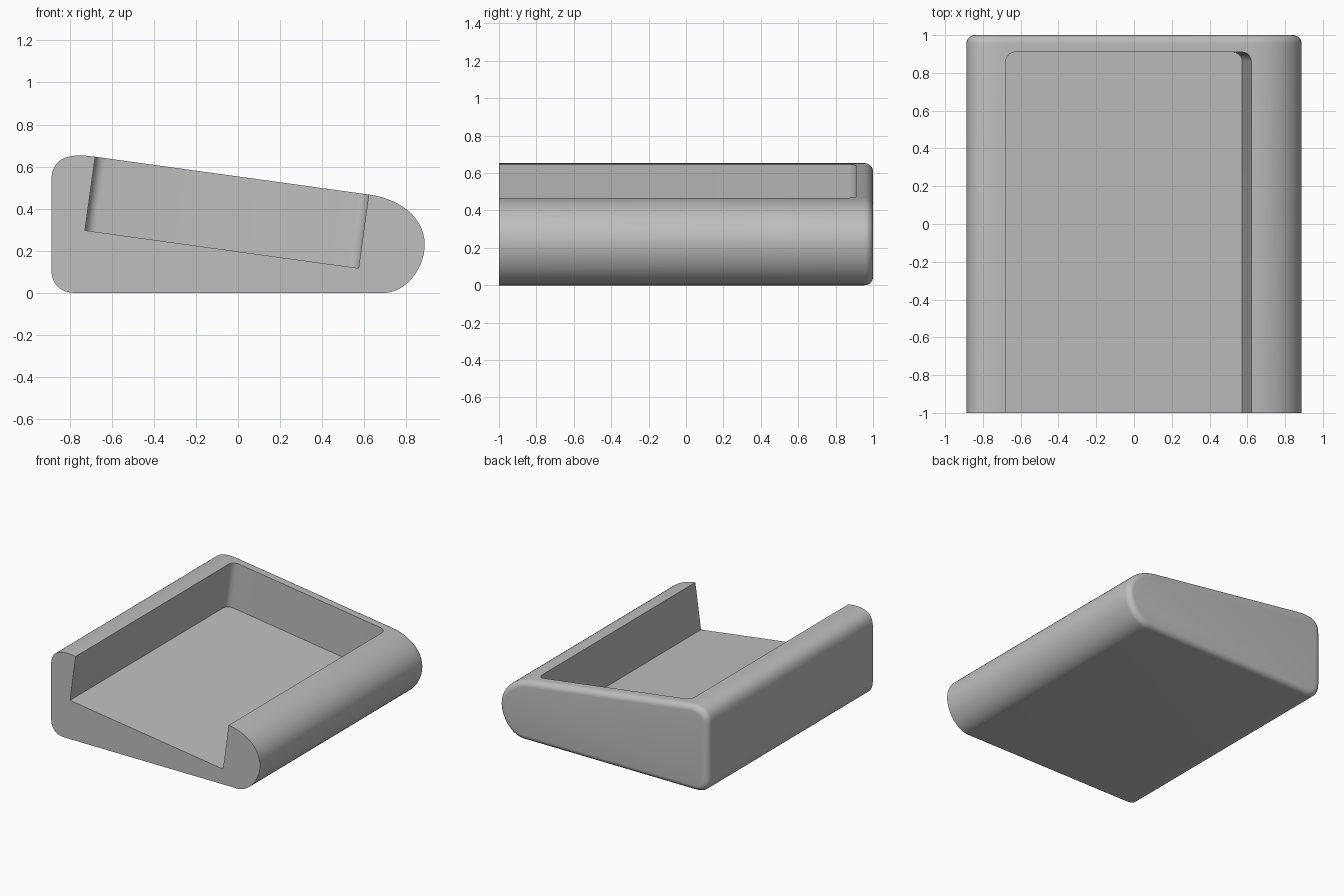
import bpy
import bmesh
import math
from mathutils import Matrix, Vector
from mathutils.geometry import interpolate_bezier

default = bpy.data.objects.get("Cube")
if default:
    bpy.data.objects.remove(default, do_unlink=True)

grey = bpy.data.materials.new("plain grey")
grey.use_nodes = True
colour = (0.52, 0.52, 0.52, 1)
grey.diffuse_color = colour
grey.node_tree.nodes["Principled BSDF"].inputs["Base Color"].default_value = colour


def curve(a, b, c, d, steps=16):
    """Sampled Bezier segment in a 2D plane."""
    points = [Vector((p[0], p[1], 0)) for p in (a, b, c, d)]
    return [(p.x, p.y) for p in interpolate_bezier(*points, steps)]


def prism(name, points, depth, back_round=0):
    """Extrude a 2D outline along local z; optionally round the far rim."""
    bm = bmesh.new()
    face = bm.faces.new([bm.verts.new((x, y, 0)) for x, y in points])
    far = bmesh.ops.extrude_face_region(bm, geom=[face])["geom"]
    far_verts = [g for g in far if isinstance(g, bmesh.types.BMVert)]
    bmesh.ops.translate(bm, verts=far_verts, vec=(0, 0, depth))
    bmesh.ops.recalc_face_normals(bm, faces=bm.faces[:])
    if back_round:
        rim = [e for e in bm.edges if all(v in far_verts for v in e.verts)]
        bmesh.ops.bevel(bm, geom=rim, offset=back_round, segments=7,
                        profile=0.5, affect="EDGES")
    mesh = bpy.data.meshes.new(name)
    bm.to_mesh(mesh)
    bm.free()
    mesh.materials.append(grey)
    obj = bpy.data.objects.new(name, mesh)
    bpy.context.collection.objects.link(obj)
    return obj


# Wedge body: side outline with a big rounded nose, extruded front to back
outline = (
    curve((0.69, 0), (0.80, 0), (0.887, 0.12), (0.887, 0.23))
    + curve((0.887, 0.23), (0.887, 0.35), (0.78, 0.445), (0.625, 0.467))[1:]
    + curve((-0.68, 0.647), (-0.80, 0.665), (-0.887, 0.647), (-0.887, 0.53))
    + curve((-0.887, 0.12), (-0.887, 0.04), (-0.847, 0), (-0.767, 0))
)
body = prism("sloped_tray", [(x, -z) for x, z in outline], 2, 0.045)
body.matrix_world = Matrix.Translation((0, -1, 0)) @ Matrix.Rotation(-math.pi / 2, 4, "X")

# Tilted pocket, open at the front, with rounded back corners
width, back, r = 1.312, 0.91, 0.05
k = r * 0.45
plan = (
    [(0, -1.2), (width, -1.2)]
    + curve((width, back - r), (width, back - k), (width - k, back), (width - r, back), 8)
    + curve((r, back), (k, back), (0, back - k), (0, back - r), 8)
)
cutter = prism("pocket_cutter", plan, 0.6)
cutter.hide_render = True
cutter.matrix_world = (Matrix.Translation((-0.727, 0, 0.297))
                       @ Matrix.Rotation(math.radians(7.85), 4, "Y"))

cut = body.modifiers.new("pocket", "BOOLEAN")
cut.operation = "DIFFERENCE"
cut.solver = "EXACT"
cut.object = cutter

bpy.ops.object.select_all(action="DESELECT")
body.select_set(True)
bpy.context.view_layer.objects.active = body
bpy.context.view_layer.update()
bpy.ops.object.modifier_apply(modifier=cut.name)
bpy.data.objects.remove(cutter, do_unlink=True)

bpy.ops.object.shade_smooth_by_angle(angle=math.radians(30))
